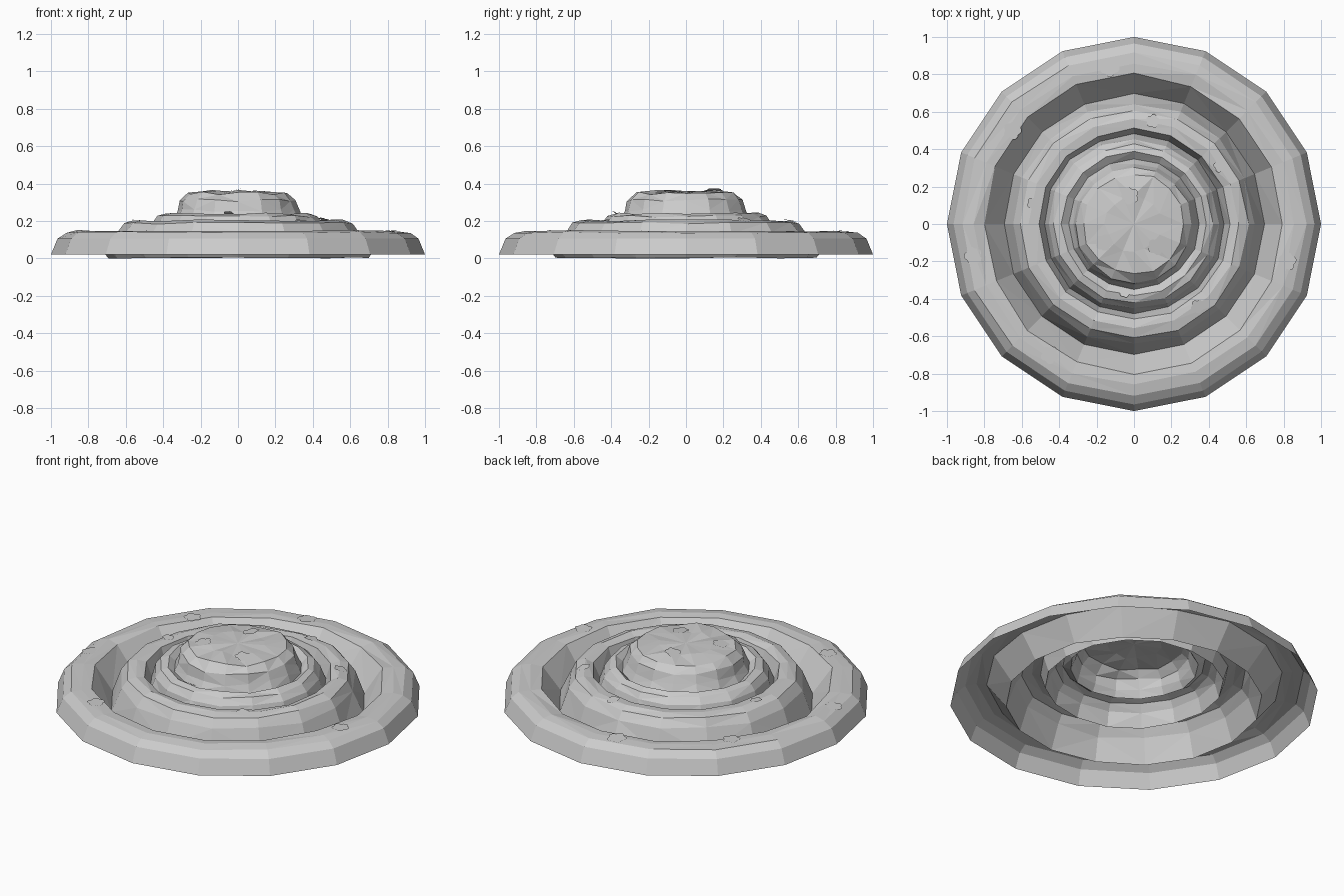
import bpy, bmesh, random
from math import sin, cos, pi
from mathutils import Vector
from mathutils.bvhtree import BVHTree

if "Cube" in bpy.data.objects:
    bpy.data.objects.remove(bpy.data.objects["Cube"])

random.seed(4)
SIDES = 16

# radius, height, jitter: outer rim to hilltop
profile = [
    (1.00, 0.02, 0), (0.965, 0.105, 0), (0.92, 0.138, .004), (0.86, 0.147, .005),
    (0.80, 0.140, .008), (0.695, 0.003, .003),                      # outer bank, trench
    (0.645, 0.14, .008), (0.61, 0.188, .006), (0.56, 0.203, .005),
    (0.51, 0.192, .006), (0.482, 0.105, .005),                      # middle bank, trench
    (0.455, 0.19, .006), (0.425, 0.225, .006), (0.385, 0.24, .005),
    (0.348, 0.212, .004),                                           # inner bank, trench
    (0.328, 0.255, .007), (0.31, 0.31, .008), (0.27, 0.348, .008),
    (0.15, 0.36, .010),                                             # hill
]


def add_object(name, bm):
    mesh = bpy.data.meshes.new(name)
    bm.to_mesh(mesh)
    ob = bpy.data.objects.new(name, mesh)
    bpy.context.collection.objects.link(ob)
    return ob


# Stepped terrain: one open faceted shell
bm = bmesh.new()
rings = []
for r, z, j in profile:
    ring = []
    for i in range(SIDES):
        a = 2 * pi * i / SIDES
        rr = r + random.uniform(-j, j)
        zz = z + random.uniform(-j, j)
        ring.append(bm.verts.new((rr * cos(a), rr * sin(a), max(zz, 0))))
    rings.append(ring)
for lower, upper in zip(rings, rings[1:]):
    for i in range(SIDES):
        k = (i + 1) % SIDES
        bm.faces.new((lower[i], lower[k], upper[k], upper[i]))
top = bm.verts.new((0, 0, 0.356))
for i in range(SIDES):
    bm.faces.new((rings[-1][i], rings[-1][(i + 1) % SIDES], top))
bmesh.ops.triangulate(bm, faces=[f for f in bm.faces
                                 if f.calc_center_median().to_2d().length < 0.9])
tree = BVHTree.FromBMesh(bm)
add_object("terraced_mound", bm)
bm.free()

# Small flat flowers laid on the banks and hill: x, y, radius
flowers = [
    (-.13, .84, .055), (-.65, .50, .05), (-.86, -.17, .05), (-.45, -.70, .05), (.82, -.20, .05),
    (.10, .55, .038), (.46, .31, .038), (.34, -.44, .038), (-.54, .11, .034), (-.05, -.37, .03),
    (-.02, .15, .048), (-.16, -.10, .048), (.12, -.12, .048),
]
for n, (x, y, r) in enumerate(flowers):
    hit, normal, _, _ = tree.ray_cast(Vector((x, y, 1)), Vector((0, 0, -1)))
    rot = normal.to_track_quat('Z', 'Y')
    turn = random.uniform(0, 2 * pi)
    bm = bmesh.new()
    outline = []
    for i in range(20):
        a = 2 * pi * i / 20
        rr = r * (0.78 + 0.22 * abs(cos(2.5 * a)))
        p = Vector((rr * cos(a + turn), rr * sin(a + turn), 0.004))
        outline.append(bm.verts.new(hit + rot @ p))
    bm.faces.new(outline)
    add_object("flower_%d" % (n + 1), bm)
    bm.free()
